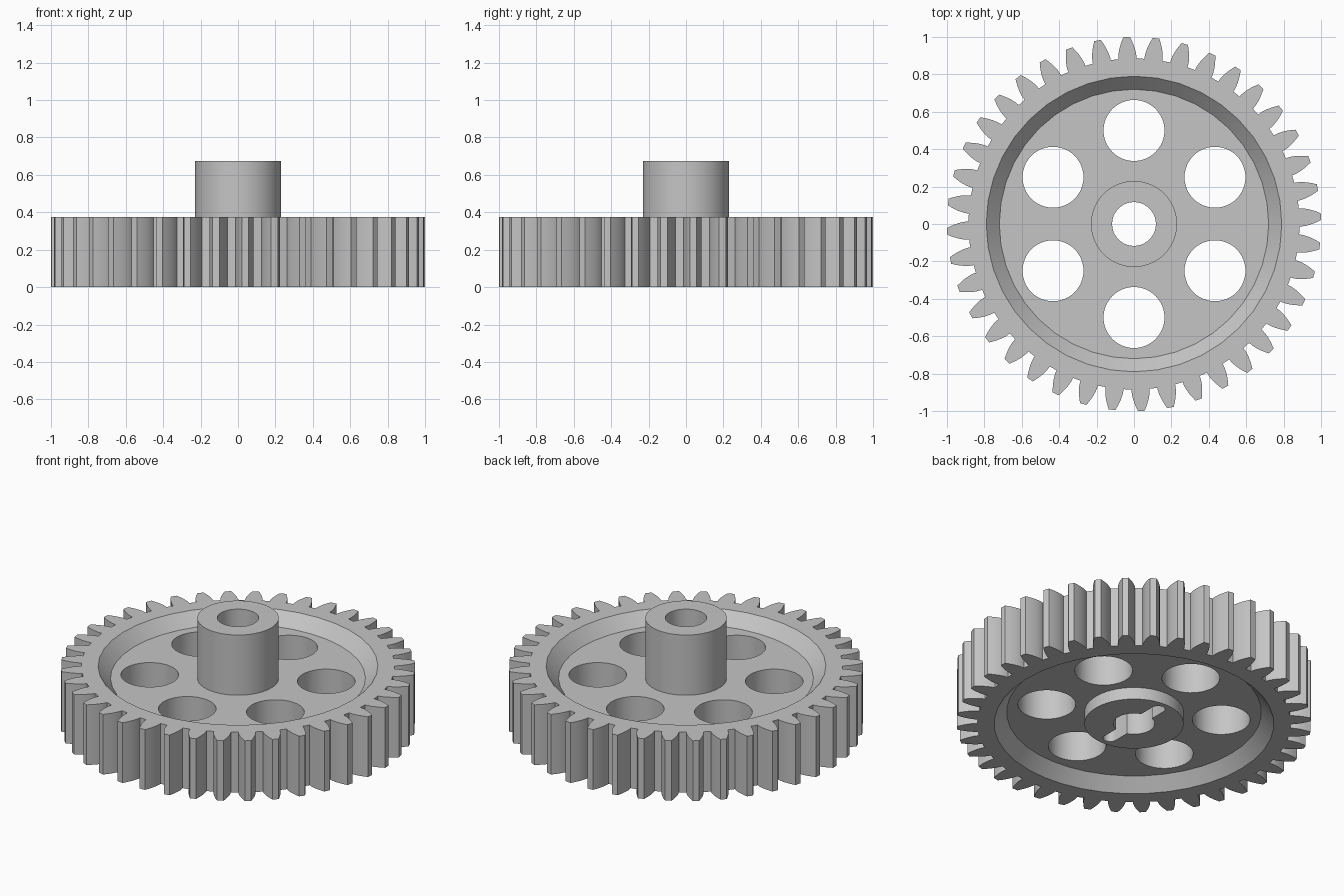
import bpy
import bmesh
from math import sin, cos, tan, acos, pi, radians

if "Cube" in bpy.data.objects:
    bpy.data.objects.remove(bpy.data.objects["Cube"], do_unlink=True)

HEIGHT = 0.375      # toothed rim
RECESS = 0.075      # depth of the dish on each side
TEETH = 40
OUTER, ROOT = 1.0, 0.885
PITCH, PRESSURE = 0.952, radians(20)

grey = bpy.data.materials.new("light grey")
grey.use_nodes = True
grey.diffuse_color = (0.56, 0.56, 0.56, 1)
grey.node_tree.nodes["Principled BSDF"].inputs["Base Color"].default_value = (0.56, 0.56, 0.56, 1)


def make_object(name, bm):
    bmesh.ops.recalc_face_normals(bm, faces=bm.faces[:])
    mesh = bpy.data.meshes.new(name)
    bm.to_mesh(mesh)
    bm.free()
    mesh.materials.append(grey)
    ob = bpy.data.objects.new(name, mesh)
    bpy.context.collection.objects.link(ob)
    return ob


def add_loft(bm, low, high, z0, z1):
    """Closed solid between two matching outlines."""
    a = [bm.verts.new((x, y, z0)) for x, y in low]
    b = [bm.verts.new((x, y, z1)) for x, y in high]
    bm.faces.new(a[::-1])
    bm.faces.new(b)
    for i in range(len(a)):
        j = (i + 1) % len(a)
        bm.faces.new((a[i], a[j], b[j], b[i]))


def circle(radius, count=64, cx=0.0, cy=0.0):
    return [(cx + radius * cos(2 * pi * i / count), cy + radius * sin(2 * pi * i / count))
            for i in range(count)]


def solid(name, *lofts):
    bm = bmesh.new()
    for loft in lofts:
        add_loft(bm, *loft)
    return make_object(name, bm)


def combine(target, other, operation):
    """Apply a boolean and discard the helper solid."""
    mod = target.modifiers.new(operation.lower(), 'BOOLEAN')
    mod.operation, mod.object, mod.solver = operation, other, 'EXACT'
    bpy.context.view_layer.objects.active = target
    bpy.ops.object.modifier_apply(modifier=mod.name)
    bpy.data.objects.remove(other, do_unlink=True)


def involute(angle):
    return tan(angle) - angle


# Involute tooth outline
def gear_outline():
    base = PITCH * cos(PRESSURE)
    half_base = pi / (2 * TEETH) + involute(PRESSURE)
    flank = [(ROOT, half_base)]
    for i in range(6):
        r = base + (OUTER - base) * i / 5
        flank.append((r, half_base - involute(acos(min(1, base / r)))))
    points = []
    for t in range(TEETH):
        centre = 2 * pi * (t + 0.25) / TEETH
        tooth = [(r, centre - a) for r, a in flank]
        tooth += [(r, centre + a) for r, a in reversed(flank)]
        points += [(r * cos(a), r * sin(a)) for r, a in tooth]
    return points


outline = gear_outline()
gear = solid("spur_gear", (outline, outline, 0, HEIGHT))

# Sloped dishes on both faces, leaving the web between them
floor_ring, rim_ring, past_ring = circle(0.72, 40), circle(0.79, 40), circle(0.86, 40)
combine(gear, solid("dishes",
                    (floor_ring, past_ring, HEIGHT - RECESS, HEIGHT + RECESS),
                    (past_ring, floor_ring, -RECESS, RECESS)), 'DIFFERENCE')

# Six round lightening holes
holes = []
for k in range(6):
    a = pi / 2 + k * pi / 3
    ring = circle(0.163, 48, 0.5 * cos(a), 0.5 * sin(a))
    holes.append((ring, ring, -0.1, 0.6))
combine(gear, solid("web_holes", *holes), 'DIFFERENCE')

# Upper hub and wider lower boss
hub, boss = circle(0.23), circle(0.28)
combine(gear, solid("hub", (hub, hub, 0.2, 0.675)), 'UNION')
combine(gear, solid("boss", (boss, boss, 0, 0.15)), 'UNION')

# Shaft bore and the round-ended pin slot under the boss
bore = circle(0.117, 48)
combine(gear, solid("bore", (bore, bore, -0.1, 0.8)), 'DIFFERENCE')
slot = [(x, y + (0.21 if i < 12 else -0.21))
        for i, (x, y) in enumerate(circle(0.04, 24))]
combine(gear, solid("pin_slot", (slot, slot, -0.1, 0.15)), 'DIFFERENCE')

bpy.ops.object.select_all(action='DESELECT')
gear.select_set(True)
bpy.context.view_layer.objects.active = gear
bpy.ops.object.shade_smooth_by_angle(angle=radians(25))
